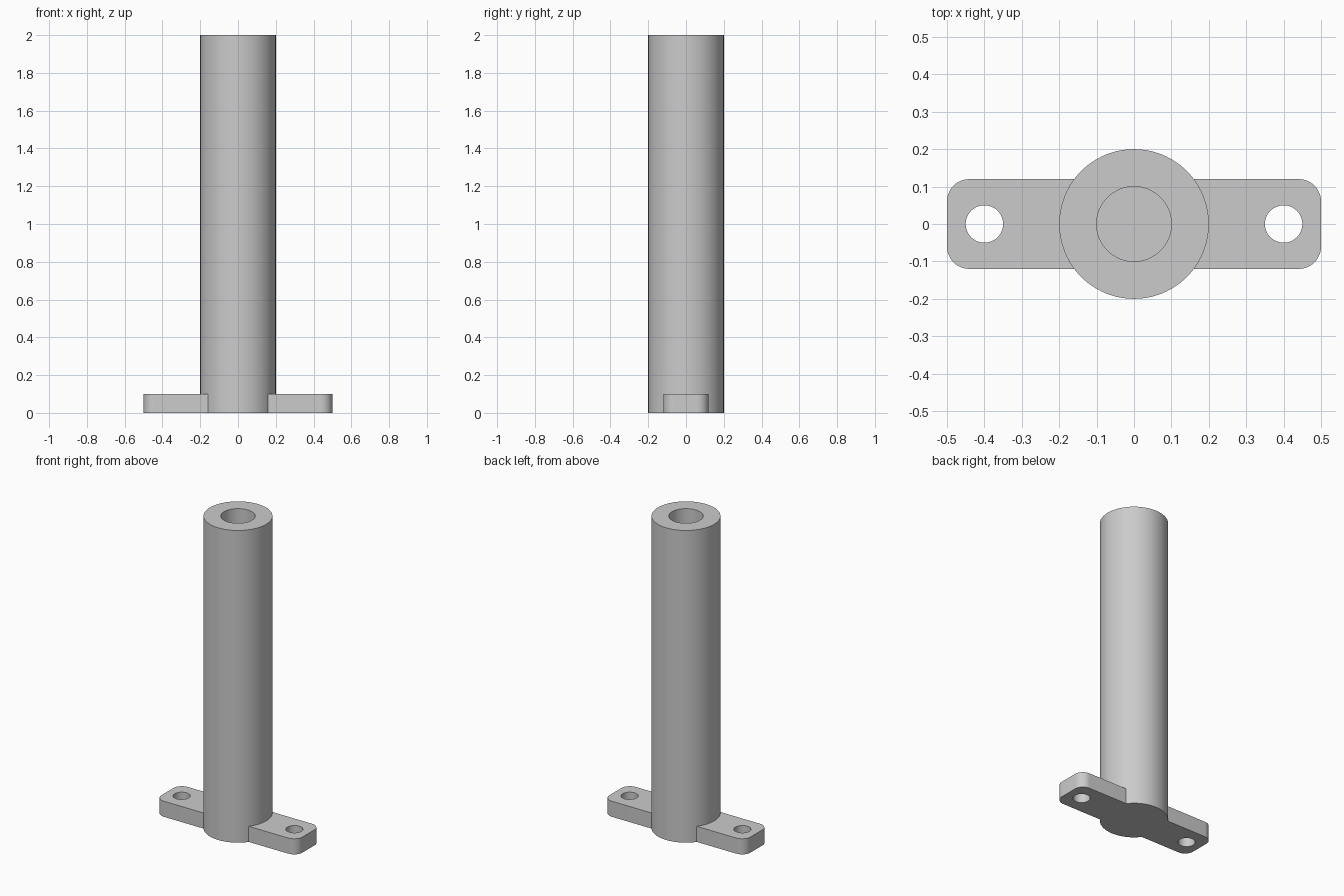
import bpy, bmesh, math
from mathutils import Matrix

cube = bpy.data.objects.get("Cube")
if cube:
    bpy.data.objects.remove(cube, do_unlink=True)

HEIGHT, POST_R, BORE_R = 2.0, 0.2, 0.1
TAB_H, TAB_X, TAB_Y, CORNER_R = 0.1, 0.5, 0.12, 0.06
HOLE_X, HOLE_R = 0.4, 0.05

steel = bpy.data.materials.new("grey metal")
steel.use_nodes = True
grey = (0.6, 0.6, 0.6, 1)
steel.diffuse_color = grey
steel.node_tree.nodes["Principled BSDF"].inputs["Base Color"].default_value = grey


def add_object(name, bm):
    mesh = bpy.data.meshes.new(name)
    bm.to_mesh(mesh)
    bm.free()
    mesh.materials.append(steel)
    obj = bpy.data.objects.new(name, mesh)
    bpy.context.scene.collection.objects.link(obj)
    return obj


def cylinder(name, radius, bottom, top, x=0, sides=96):
    bm = bmesh.new()
    bmesh.ops.create_cone(bm, cap_ends=True, segments=sides, radius1=radius,
                          radius2=radius, depth=top - bottom,
                          matrix=Matrix.Translation((x, 0, (bottom + top) / 2)))
    return add_object(name, bm)


def combine(target, other, operation):
    mod = target.modifiers.new(operation.lower(), "BOOLEAN")
    mod.operation, mod.object, mod.solver = operation, other, "EXACT"
    other.hide_render = True
    bpy.context.view_layer.objects.active = target
    bpy.ops.object.modifier_apply(modifier=mod.name)
    bpy.data.objects.remove(other, do_unlink=True)


# Mounting plate with rounded vertical corners
bm = bmesh.new()
size = Matrix.Diagonal((2 * TAB_X, 2 * TAB_Y, TAB_H, 1))
bmesh.ops.create_cube(bm, size=1, matrix=Matrix.Translation((0, 0, TAB_H / 2)) @ size)
upright = [e for e in bm.edges if abs(e.verts[0].co.z - e.verts[1].co.z) > TAB_H / 2]
bmesh.ops.bevel(bm, geom=upright, offset=CORNER_R, segments=12, profile=0.5, affect="EDGES")
plate = add_object("mounting_plate", bm)

# Post joined to the plate, then bored from the top
post = cylinder("flanged_post", POST_R, 0, HEIGHT)
combine(post, plate, "UNION")
combine(post, cylinder("bore_cutter", BORE_R, TAB_H, HEIGHT + 0.1), "DIFFERENCE")

# Bolt holes through both ends
for side in (-1, 1):
    drill = cylinder("bolt_cutter", HOLE_R, -0.1, TAB_H + 0.1, side * HOLE_X, 48)
    combine(post, drill, "DIFFERENCE")

# Smooth round walls, sharp rims
bpy.ops.object.select_all(action="DESELECT")
post.select_set(True)
bpy.context.view_layer.objects.active = post
bpy.ops.object.shade_smooth_by_angle(angle=math.radians(30))
